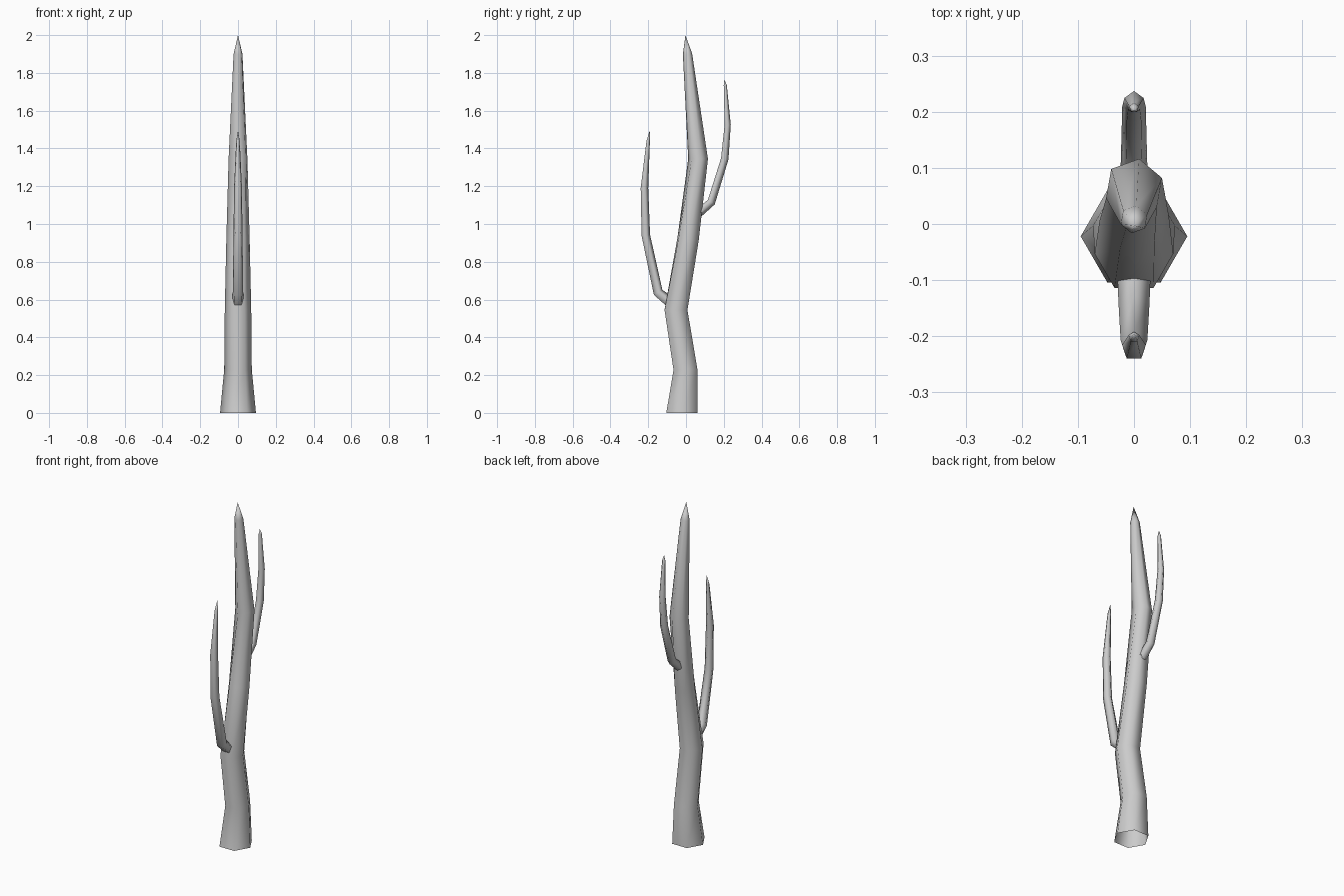
import bpy, bmesh, math
from mathutils import Vector

if "Cube" in bpy.data.objects:
    bpy.data.objects.remove(bpy.data.objects["Cube"])


def limb(name, sides, start_deg, path, tip, flat_start=False):
    """Open tapered tube along (y, z, radius, twist) stations, closing in a point."""
    bm = bmesh.new()
    pts = [Vector((0, p[0], p[1])) for p in path] + [Vector((0, *tip))]
    rings = []
    for i, (y, z, r, twist) in enumerate(path):
        # ring lies across the mean direction of the neighbouring segments
        t = (pts[i + 1] - pts[i]).normalized()
        if i:
            t = (t + (pts[i] - pts[i - 1]).normalized()).normalized()
        elif flat_start:
            t = Vector((0, 0, 1))
        v = Vector((0, t.z, -t.y))
        ring = []
        for k in range(sides):
            a = math.radians(start_deg + twist) + math.tau * k / sides
            ring.append(bm.verts.new(pts[i] + Vector((r * math.cos(a), 0, 0)) + v * r * math.sin(a)))
        rings.append(ring)
    for a, b in zip(rings, rings[1:]):
        for k in range(sides):
            n = (k + 1) % sides
            bm.faces.new((a[k], a[n], b[n], b[k]))
    top = bm.verts.new(pts[-1])
    for k in range(sides):
        bm.faces.new((rings[-1][k], rings[-1][(k + 1) % sides], top))
    for f in bm.faces:
        f.smooth = True
    me = bpy.data.meshes.new(name)
    bm.to_mesh(me)
    bm.free()
    ob = bpy.data.objects.new(name, me)
    bpy.context.collection.objects.link(ob)
    return ob


# Crooked hexagonal trunk, open at the ground
limb("trunk", 6, 0, [
    (-0.022, 0.0, 0.095, 0),
    (-0.003, 0.23, 0.073, 0),
    (-0.053, 0.545, 0.070, 0),
    (0.011, 0.92, 0.062, 6),
    (0.064, 1.345, 0.053, 20),
    (0.008, 1.90, 0.025, 20),
], (-0.003, 2.0), flat_start=True)

# Lower branch on the front side
limb("lower_branch", 5, 90, [
    (-0.075, 0.575, 0.032, 0),
    (-0.150, 0.637, 0.029, 0),
    (-0.215, 0.94, 0.025, 0),
    (-0.222, 1.19, 0.022, 0),
    (-0.201, 1.44, 0.010, 0),
], (-0.192, 1.495))

# Upper branch on the back side
limb("upper_branch", 5, 90, [
    (0.065, 1.06, 0.026, 0),
    (0.132, 1.117, 0.024, 0),
    (0.203, 1.345, 0.022, 0),
    (0.219, 1.525, 0.018, 0),
    (0.207, 1.735, 0.009, 0),
], (0.203, 1.765))
